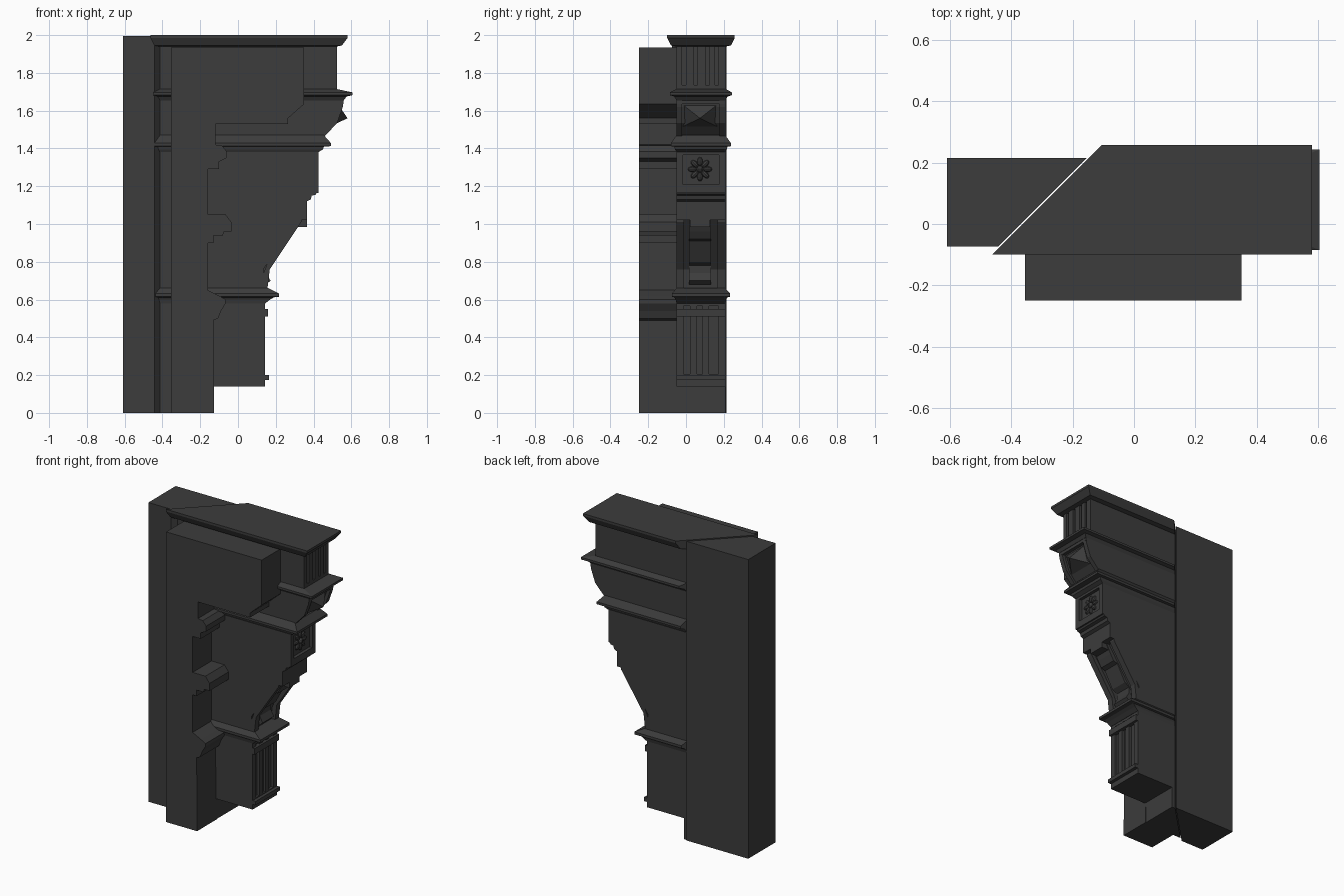
import bpy, bmesh, math
from mathutils import Matrix, Vector

YF, YB, YC = -0.05, 0.208, 0.074      # bracket front, back and centre of its right end
DARK = bpy.data.materials.new("dark_grey")
DARK.diffuse_color = (0.045, 0.045, 0.045, 1)


def finish(name, bm):
    bmesh.ops.recalc_face_normals(bm, faces=bm.faces)
    me = bpy.data.meshes.new(name)
    bm.to_mesh(me)
    bm.free()
    me.materials.append(DARK)
    ob = bpy.data.objects.new(name, me)
    bpy.context.collection.objects.link(ob)
    return ob


def loft(bm, rings):
    rows = [[bm.verts.new(p) for p in r] for r in rings]
    n = len(rows[0])
    for a, b in zip(rows, rows[1:]):
        for i in range(n):
            j = (i + 1) % n
            bm.faces.new((a[i], a[j], b[j], b[i]))
    bm.faces.new(rows[0])
    bm.faces.new(rows[-1])


def tier(name, levels):
    """Stack of (z, right x, outset) levels, all mitred on the diagonal at the left."""
    bm = bmesh.new()
    rings = []
    for z, x, d in levels:
        f, b = YF - d, YB + d
        rings.append([(f - 0.363, f, z), (x, f, z), (x, b, z), (b - 0.363, b, z)])
    loft(bm, rings)
    return finish(name, bm)


def prisms(name, profile, spans):
    """x-z profile extruded through one or more y spans."""
    bm = bmesh.new()
    for y0, y1 in spans:
        loft(bm, [[(x, y, z) for x, z in profile] for y in (y0, y1)])
    return finish(name, bm)


def boxes(name, items):
    bm = bmesh.new()
    for x0, x1, y0, y1, z0, z1 in items:
        loft(bm, [[(x0, y0, z), (x1, y0, z), (x1, y1, z), (x0, y1, z)] for z in (z0, z1)])
    return finish(name, bm)


def frame(name, x0, x1, z0, z1, side, low, top):
    boxes(name, [(x0, x1, YF, YF + side, z0, z1), (x0, x1, YB - side, YB, z0, z1),
                 (x0, x1, YF + side, YB - side, z0, z0 + low),
                 (x0, x1, YF + side, YB - side, z1 - top, z1)])


# Wall pier with mitred face
bm = bmesh.new()
loft(bm, [[(-0.61, -0.073, z), (-0.443, -0.073, z), (-0.155, 0.215, z), (-0.61, 0.215, z)]
          for z in (0, 1.995)])
finish("wall_pier", bm)

# Front plate with its stepped outline
outline = [(-0.355, 0), (-0.127, 0), (-0.13, 0.49), (-0.105, 0.50), (-0.09, 0.54),
           (-0.065, 0.58), (-0.065, 0.60), (-0.10, 0.62), (-0.16, 0.65), (-0.16, 0.90),
           (-0.13, 0.90), (-0.13, 0.94), (-0.08, 0.94), (-0.075, 0.96), (-0.035, 0.96),
           (-0.035, 1.01), (-0.065, 1.05), (-0.16, 1.05), (-0.16, 1.29), (-0.10, 1.29),
           (-0.10, 1.33), (-0.06, 1.35), (-0.06, 1.385), (-0.085, 1.415), (-0.12, 1.42),
           (-0.12, 1.53), (0.265, 1.53), (0.265, 1.56), (0.35, 1.635), (0.35, 1.935),
           (-0.355, 1.935)]
prisms("front_plate", outline, [(-0.25, YF + 0.01)])

# Bracket foot and fluted lower block
bm = bmesh.new()
loft(bm, [[(YF - 0.363, YF, z), (-0.13, YF, z), (-0.13, YB, z), (YB - 0.363, YB, z)]
          for z in (0, 0.14)])
finish("bracket_foot", bm)
tier("lower_block", [(0.14, 0.125, 0), (0.60, 0.125, 0)])
frame("lower_panel_frame", 0.12, 0.143, 0.14, 0.60, 0.037, 0.065, 0.035)
boxes("lower_flutes", [(0.12, 0.143, y, y + 0.035, 0.20, 0.57) for y in (0.022, 0.088)])
boxes("lower_bands", [(0.13, 0.165, YF, YB, 0.175, 0.20), (0.13, 0.158, YF, YB, 0.51, 0.55)])
tier("lower_moulding", [(0.58, 0.145, 0), (0.60, 0.17, 0.005), (0.612, 0.19, 0.012),
                        (0.615, 0.218, 0.025), (0.632, 0.218, 0.025), (0.66, 0.16, 0)])

# Sloping scroll: recessed core, side cheeks and leaf
tier("scroll_core", [(0.65, 0.13, 0), (0.76, 0.135, 0), (1.02, 0.31, 0), (1.03, 0.31, 0)])
cheek = [(0.10, 0.65), (0.155, 0.65), (0.168, 0.76), (0.335, 1.01), (0.335, 1.03), (0.25, 1.03)]
prisms("scroll_cheeks", cheek, [(YF, YF + 0.04), (YB - 0.04, YB)])
leaf = [(0.10, 0.68), (0.15, 0.68), (0.172, 0.70), (0.15, 0.74), (0.15, 0.78), (0.185, 0.80),
        (0.245, 0.91), (0.275, 0.92), (0.30, 0.96), (0.33, 1.02), (0.25, 1.02)]
prisms("scroll_leaf", leaf, [(0.015, 0.133)])
boxes("scroll_tongue", [(0.30, 0.365, 0.02, 0.128, 0.985, 1.04)])
tier("scroll_head", [(1.02, 0.365, 0), (1.12, 0.365, 0), (1.13, 0.385, 0), (1.15, 0.39, 0),
                     (1.155, 0.41, 0), (1.17, 0.42, 0)])

# Rosette block
tier("rosette_block", [(1.17, 0.405, 0), (1.39, 0.405, 0)])
frame("rosette_frame", 0.40, 0.426, 1.165, 1.39, 0.034, 0.045, 0.025)
bm = bmesh.new()
centre = Matrix.Translation((0.405, YC, 1.29))
for i in range(8):
    m = centre @ Matrix.Rotation(i * math.pi / 4, 4, 'X') @ Matrix.Translation((0, 0, 0.04)) \
        @ Matrix.Diagonal((0.014, 0.015, 0.024, 1))
    bmesh.ops.create_uvsphere(bm, u_segments=8, v_segments=6, radius=1, matrix=m)
bmesh.ops.create_uvsphere(bm, u_segments=10, v_segments=6, radius=1,
                          matrix=centre @ Matrix.Diagonal((0.022, 0.018, 0.018, 1)))
finish("rosette", bm)

# Middle moulding
tier("middle_moulding", [(1.38, 0.425, 0), (1.395, 0.45, 0.008), (1.41, 0.455, 0.012),
                         (1.412, 0.492, 0.03), (1.428, 0.492, 0.03), (1.47, 0.455, 0)])

# Flaring block with pyramid stud
curve = [(0.455, 1.46), (0.525, 1.535), (0.555, 1.62), (0.56, 1.67)]
tier("flare_core", [(z, x - 0.022, 0) for x, z in curve])
prisms("flare_cheeks", [(0.40, 1.46)] + curve + [(0.40, 1.67)],
       [(YF, YF + 0.03), (YB - 0.03, YB)])
boxes("flare_top_rail", [(0.50, 0.558, YF, YB, 1.635, 1.67)])
bm = bmesh.new()
base = [bm.verts.new(p) for p in ((0.485, -0.018, 1.515), (0.485, 0.166, 1.515),
                                  (0.53, 0.166, 1.632), (0.53, -0.018, 1.632))]
apex = bm.verts.new((0.58, YC, 1.56))
bm.faces.new(base)
for i in range(4):
    bm.faces.new((base[i], base[(i + 1) % 4], apex))
finish("pyramid_stud", bm)
tier("upper_moulding", [(1.655, 0.56, 0), (1.675, 0.575, 0.012), (1.682, 0.605, 0.035),
                        (1.697, 0.605, 0.035), (1.715, 0.52, 0)])

# Fluted frieze block and cap
tier("frieze_block", [(1.69, 0.50, 0), (1.945, 0.50, 0)])
boxes("frieze_bars", [(0.49, 0.523, y, y + w, 1.73, 1.94) for y, w in
                      ((YF, 0.03), (0.0, 0.042), (0.062, 0.042), (0.124, 0.03), (0.172, 0.036))]
      + [(0.49, 0.523, YF, YB, 1.70, 1.735)])
tier("cap", [(1.94, 0.525, 0.005), (1.945, 0.55, 0.03), (1.965, 0.565, 0.04),
             (1.985, 0.58, 0.05), (2.0, 0.58, 0.05)])
